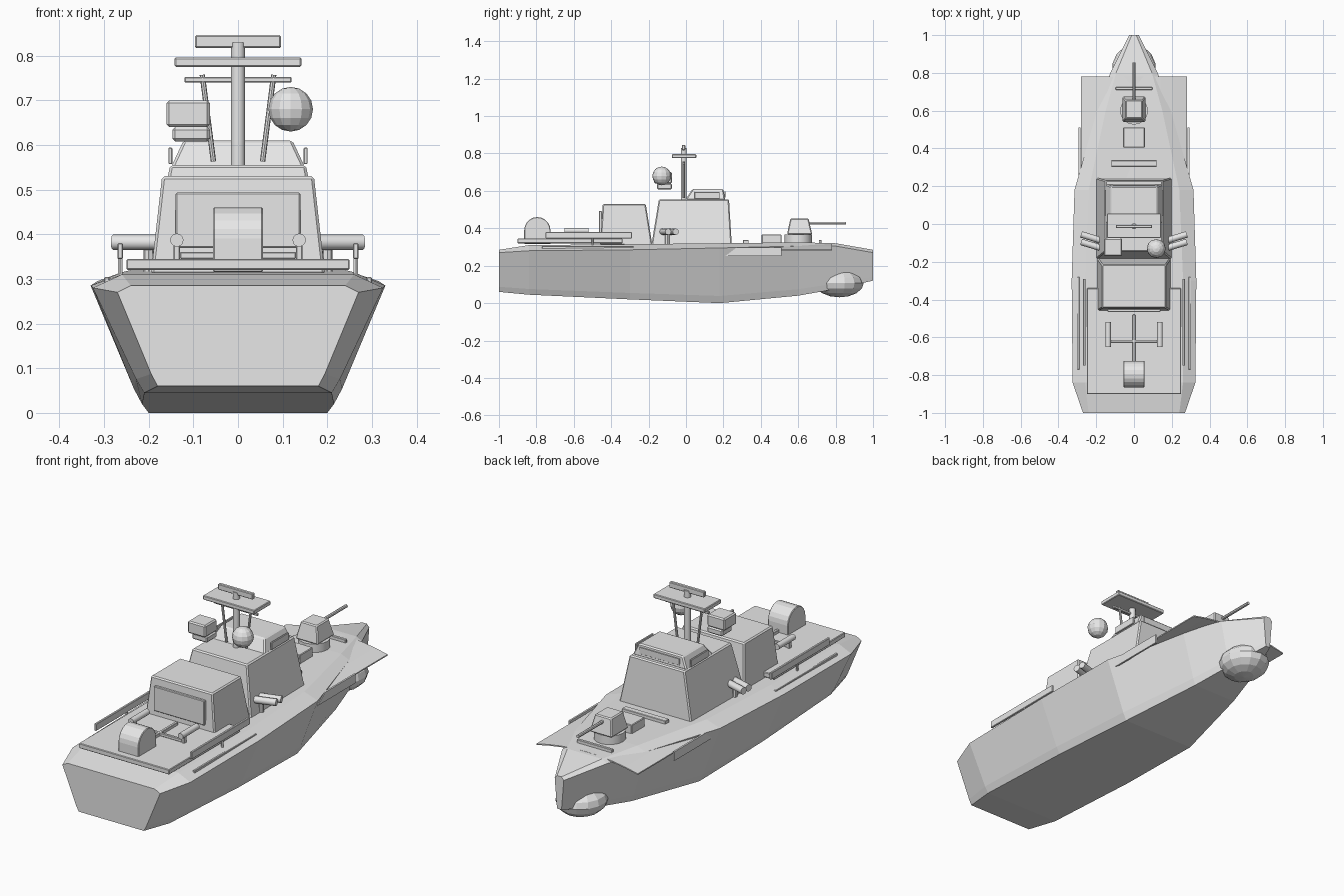
import bpy, bmesh, math
from mathutils import Vector

cube = bpy.data.objects.get("Cube")
if cube:
    bpy.data.objects.remove(cube, do_unlink=True)

GREY = (0.8, 0.8, 0.8, 1)
paint = bpy.data.materials.new("naval_grey")
paint.use_nodes = True
paint.diffuse_color = GREY
paint.node_tree.nodes["Principled BSDF"].inputs["Base Color"].default_value = GREY


def finish(name, bm, bevel=0.0, smooth=False):
    bmesh.ops.recalc_face_normals(bm, faces=bm.faces)
    mesh = bpy.data.meshes.new(name)
    bm.to_mesh(mesh)
    bm.free()
    mesh.materials.append(paint)
    ob = bpy.data.objects.new(name, mesh)
    bpy.context.collection.objects.link(ob)
    if bevel:
        mod = ob.modifiers.new("edge_bevel", "BEVEL")
        mod.width = bevel
        mod.segments = 1
    if smooth:
        bpy.ops.object.select_all(action="DESELECT")
        ob.select_set(True)
        bpy.context.view_layer.objects.active = ob
        bpy.ops.object.shade_smooth_by_angle(angle=math.radians(35))
    return ob


def loft(name, rings, bevel=0.0):
    """Skin a list of matching closed rings and cap both ends."""
    bm = bmesh.new()
    loops = [[bm.verts.new(p) for p in ring] for ring in rings]
    n = len(loops[0])
    for a, b in zip(loops, loops[1:]):
        for i in range(n):
            j = (i + 1) % n
            bm.faces.new((a[i], a[j], b[j], b[i]))
    bm.faces.new(loops[0])
    bm.faces.new(loops[-1])
    return finish(name, bm, bevel)


def house(name, z0, z1, base, top, bevel=0.006):
    """Tapered block; base and top are (half width, back y, front y)."""
    rings = []
    for z, (w, a, b) in ((z0, base), (z1, top)):
        rings.append([(-w, a, z), (w, a, z), (w, b, z), (-w, b, z)])
    return loft(name, rings, bevel)


def box(name, x, y, z, bevel=0.003):
    """Block from (min, max) ranges."""
    rings = [[(x[0], y[0], h), (x[1], y[0], h), (x[1], y[1], h), (x[0], y[1], h)] for h in z]
    return loft(name, rings, bevel)


def rod(name, a, b, r, sides=12):
    a, b = Vector(a), Vector(b)
    bm = bmesh.new()
    bmesh.ops.create_cone(bm, cap_ends=True, segments=sides, radius1=r, radius2=r, depth=(b - a).length)
    turn = (b - a).to_track_quat("Z", "Y").to_matrix().to_4x4()
    bm.transform(turn)
    bmesh.ops.translate(bm, verts=bm.verts, vec=(a + b) / 2)
    return finish(name, bm, smooth=True)


def ball(name, centre, radii, u=12, v=8):
    bm = bmesh.new()
    bmesh.ops.create_uvsphere(bm, u_segments=u, v_segments=v, radius=1)
    bmesh.ops.scale(bm, verts=bm.verts, vec=radii)
    bmesh.ops.translate(bm, verts=bm.verts, vec=centre)
    return finish(name, bm)


# Hull: y, edge half width, edge z, keel half width, keel z, deck half width, deck z
stations = [
    (-1.0, .27, .27, .18, .06, .24, .285),
    (-.84, .325, .28, .21, .045, .26, .31),
    (-.3, .33, .285, .215, .02, .26, .315),
    (.18, .315, .295, .2, 0, .24, .32),
    (.6, .195, .305, .12, .04, .15, .325),
    (.8, .125, .305, .075, .075, .095, .32),
    (1.0, .025, .27, .012, .12, .012, .285),
]
rings = []
for y, ew, ez, kw, kz, dw, dz in stations:
    cw, cz = kw + (ew - kw) * .16, kz + (ez - kz) * .13
    half = [(kw, kz), (cw, cz), (ew, ez), (dw, dz)]
    rings.append([(x, y, z) for x, z in half] + [(-x, y, z) for x, z in reversed(half)])
loft("hull", rings)
ball("bow_dome", (0, .82, .107), (.117, .13, .076), 14, 8)

# Arched spray deck near the bow
arch = [(x / 100, .322 - .034 * (x / 28) ** 2) for x in range(-28, 29, 7)]
section = arch + [(x, z - .006) for x, z in reversed(arch)]
loft("spray_deck", [[(x, y, z) for x, z in section] for y in (.2, .78)])

# Aft deck platform
box("aft_platform", (-.25, .25), (-.9, -.34), (.32, .345))

# Aft deckhouse and bridge
house("aft_deckhouse", .31, .53, (.195, -.46, -.18), (.17, -.445, -.215))
box("hangar_door", (-.14, .14), (-.466, -.45), (.37, .493))
house("bridge", .31, .555, (.2, -.185, .245), (.152, -.145, .23))
house("wheelhouse", .55, .61, (.15, -.005, .21), (.122, .035, .2))
box("wheelhouse_front_window", (-.11, .11), (.205, .21), (.565, .598), .001)

# Mast and radars
rod("mast", (0, -.012, .555), (0, -.012, .83), .016)
box("mast_yard", (-.12, .12), (-.018, -.006), (.74, .752), .002)
box("radar_platform", (-.142, .142), (-.075, .055), (.775, .796))
box("radar_bar", (-.096, .096), (-.022, -.004), (.817, .846))
ball("radar_dome", (.118, -.13, .68), (.05, .05, .05))
box("sensor_box", (-.16, -.063), (-.17, -.075), (.64, .7), .006)
box("sensor_base", (-.147, -.063), (-.155, -.075), (.608, .64), .006)

# Stern winch: drum with a rounded top
profile = [(.07 * math.cos(a), .07 * math.sin(a))
           for a in [math.pi * i / 10 for i in range(11)]] + [(-.07, -.075), (.07, -.075)]
loft("stern_drum", [[(x, -.795 + y, .39 + z) for y, z in profile] for x in (-.056, .056)], .003)

# Deck handling frame
box("frame_beam", (-.007, .007), (-.73, -.48), (.34, .36), .002)
box("frame_crossbar", (-.13, .13), (-.627, -.613), (.345, .36), .002)

# Forward gun
rod("gun_ring", (0, .6, .315), (0, .6, .367), .074, 16)
house("gun_turret", .367, .452, (.062, .54, .675), (.045, .558, .655), .005)
rod("gun_barrel", (0, .64, .427), (0, .855, .427), .008, 8)
box("gun_guard", (-.097, .097), (.71, .725), (.318, .338), .002)
box("fore_hatch", (-.057, .057), (.405, .51), (.315, .367))
box("breakwater", (-.12, .12), (.305, .335), (.315, .338), .002)

# Paired side parts
for side, s in (("right", -1), ("left", 1)):
    def span(a, b):
        return tuple(sorted((s * a, s * b)))
    box(side + "_wheelhouse_window", span(.147, .156), (.045, .18), (.557, .594), .002)
    rod(side + "_mast_stay", (s * .055, -.012, .563), (s * .08, -.012, .757), .006, 8)
    box(side + "_deck_rack", span(.258, .27), (-.75, -.29), (.345, .38), .002)
    rod(side + "_rack_leg", (s * .264, -.5, .31), (s * .264, -.5, .35), .006, 6)
    rod(side + "_torpedo_roller", (s * .137, -.65, .387), (s * .137, -.52, .387), .015)
    box(side + "_roller_foot", span(.13, .144), (-.63, -.61), (.34, .38), .002)
    for tube, y in (("fore", -.09), ("aft", -.13)):
        rod(f"{side}_{tube}_launch_tube", (s * .165, y, .382), (s * .28, y + .035, .382), .017)
    rod(side + "_tube_mount", (s * .2, -.1, .31), (s * .2, -.1, .375), .012, 8)
    # Side plate on the forward hull
    slab = [(.21, .252), (.51, .252), (.51, .297), (.27, .297)]
    loft(side + "_forward_plate", [[(s * x, y, z) for y, z in slab] for x in (.284, .293)])
    box(side + "_rub_rail", span(.288, .3), (-.77, -.28), (.288, .304), .002)
